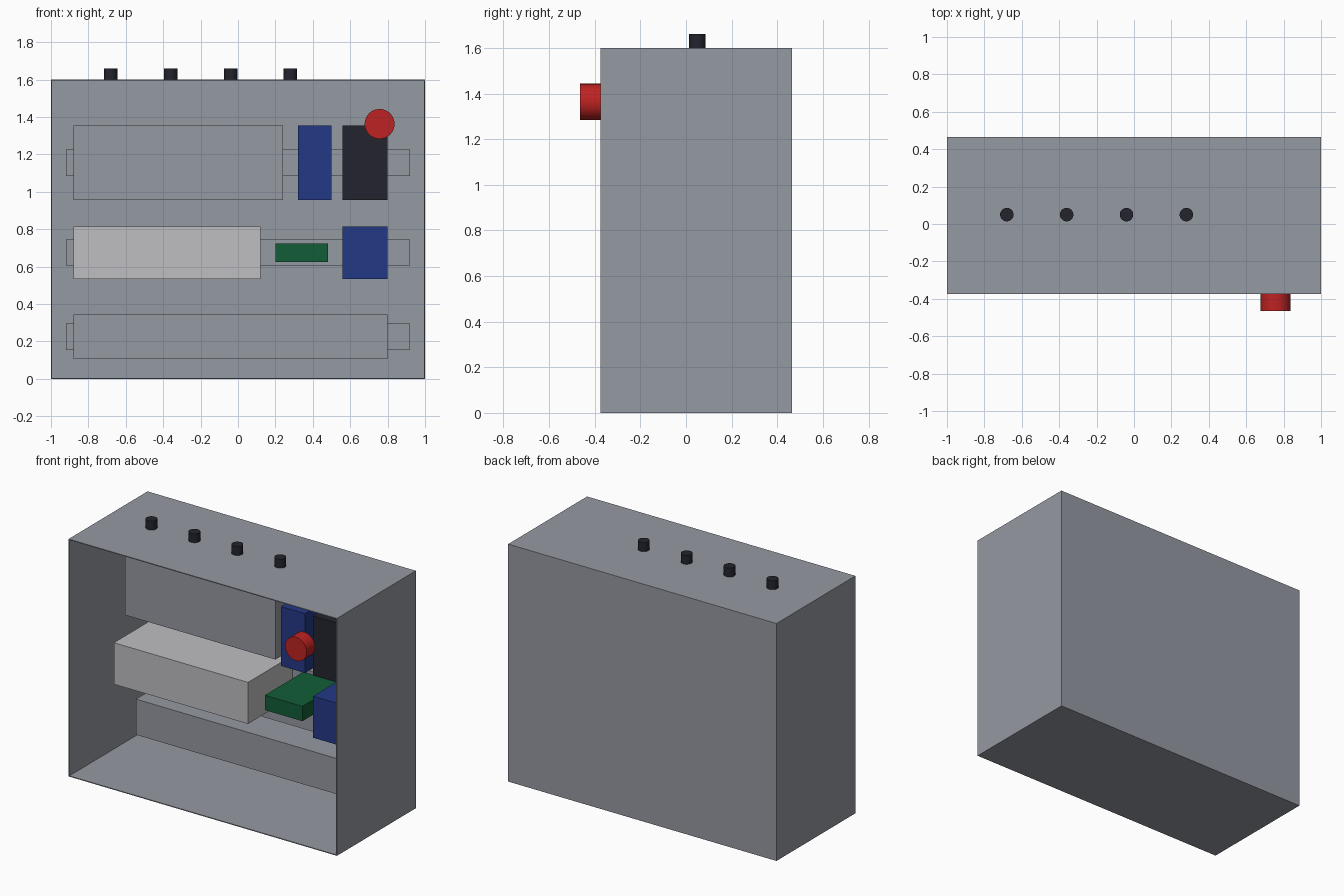
import bpy, bmesh, math

default = bpy.data.objects.get("Cube")
if default:
    bpy.data.objects.remove(default, do_unlink=True)


def material(name, r, g, b):
    m = bpy.data.materials.new(name)
    m.use_nodes = True
    m.diffuse_color = (r, g, b, 1)
    m.node_tree.nodes["Principled BSDF"].inputs["Base Color"].default_value = (r, g, b, 1)
    return m


GREY = material("cabinet grey", 0.30, 0.32, 0.36)
WHITE = material("pale grey", 0.52, 0.52, 0.54)
BLUE = material("blue", 0.017, 0.04, 0.24)
GREEN = material("green", 0.006, 0.11, 0.04)
BLACK = material("black", 0.017, 0.017, 0.028)
RED = material("red", 0.52, 0.016, 0.016)

FRONT, BACK, HEIGHT, WALL = -0.375, 0.465, 1.6, 0.008
INNER_BACK = BACK - WALL
RAIL_FRONT = 0.41


def box(name, mat, x, y, z):
    """Box from (min, max) pairs on each axis."""
    bm = bmesh.new()
    bmesh.ops.create_cube(bm, size=1)
    for v in bm.verts:
        v.co = [lo + (c + 0.5) * (hi - lo) for c, (lo, hi) in zip(v.co, (x, y, z))]
    me = bpy.data.meshes.new(name)
    bm.to_mesh(me)
    bm.free()
    me.materials.append(mat)
    ob = bpy.data.objects.new(name, me)
    bpy.context.collection.objects.link(ob)
    return ob


def cylinder(name, mat, radius, depth, centre, tilt=0.0):
    bpy.ops.mesh.primitive_cylinder_add(vertices=32, radius=radius, depth=depth,
                                        location=centre, rotation=(tilt, 0, 0))
    ob = bpy.context.object
    ob.name = name
    ob.data.materials.append(mat)
    bpy.ops.object.shade_smooth_by_angle(angle=math.radians(40))


# Open-fronted cabinet: inset the front face and push it back to the rear wall
cabinet = box("cabinet", GREY, (-1, 1), (FRONT, BACK), (0, HEIGHT))
bm = bmesh.new()
bm.from_mesh(cabinet.data)
bm.normal_update()
opening = min(bm.faces, key=lambda f: f.calc_center_median().y)
bmesh.ops.inset_region(bm, faces=[opening], thickness=WALL)
pushed = bmesh.ops.extrude_discrete_faces(bm, faces=[opening])["faces"][0]
bmesh.ops.translate(bm, verts=pushed.verts, vec=(0, INNER_BACK - FRONT, 0))
bm.to_mesh(cabinet.data)
bm.free()

# Mounting rails on the rear wall
for label, z in (("lower", 0.225), ("middle", 0.675), ("upper", 1.155)):
    box(label + "_rail", GREY, (-0.92, 0.92), (RAIL_FRONT, INNER_BACK), (z - 0.07, z + 0.07))

# Modules on the rails: name, colour, x range, front depth, z range
for name, mat, x, y, z in (
    ("cable_duct", GREY, (-0.88, 0.8), 0.17, (0.105, 0.345)),
    ("terminal_block", WHITE, (-0.88, 0.12), -0.065, (0.535, 0.815)),
    ("relay_board", GREEN, (0.2, 0.48), 0.0, (0.625, 0.725)),
    ("lower_breaker", BLUE, (0.56, 0.8), 0.0, (0.535, 0.815)),
    ("power_supply", GREY, (-0.88, 0.24), 0.055, (0.955, 1.355)),
    ("upper_breaker", BLUE, (0.32, 0.5), 0.0, (0.955, 1.355)),
    ("controller", BLACK, (0.56, 0.8), 0.0, (0.955, 1.355)),
):
    box(name, mat, x, (y, RAIL_FRONT), z)

# Cable glands on the roof
for i in range(4):
    cylinder(f"cable_gland_{i + 1}", BLACK, 0.036, 0.06, (-0.68 + 0.32 * i, 0.05, HEIGHT + 0.03))

# Stop button standing in front of the opening
cylinder("stop_button", RED, 0.08, 0.09, (0.757, FRONT - 0.045, 1.363), math.pi / 2)
